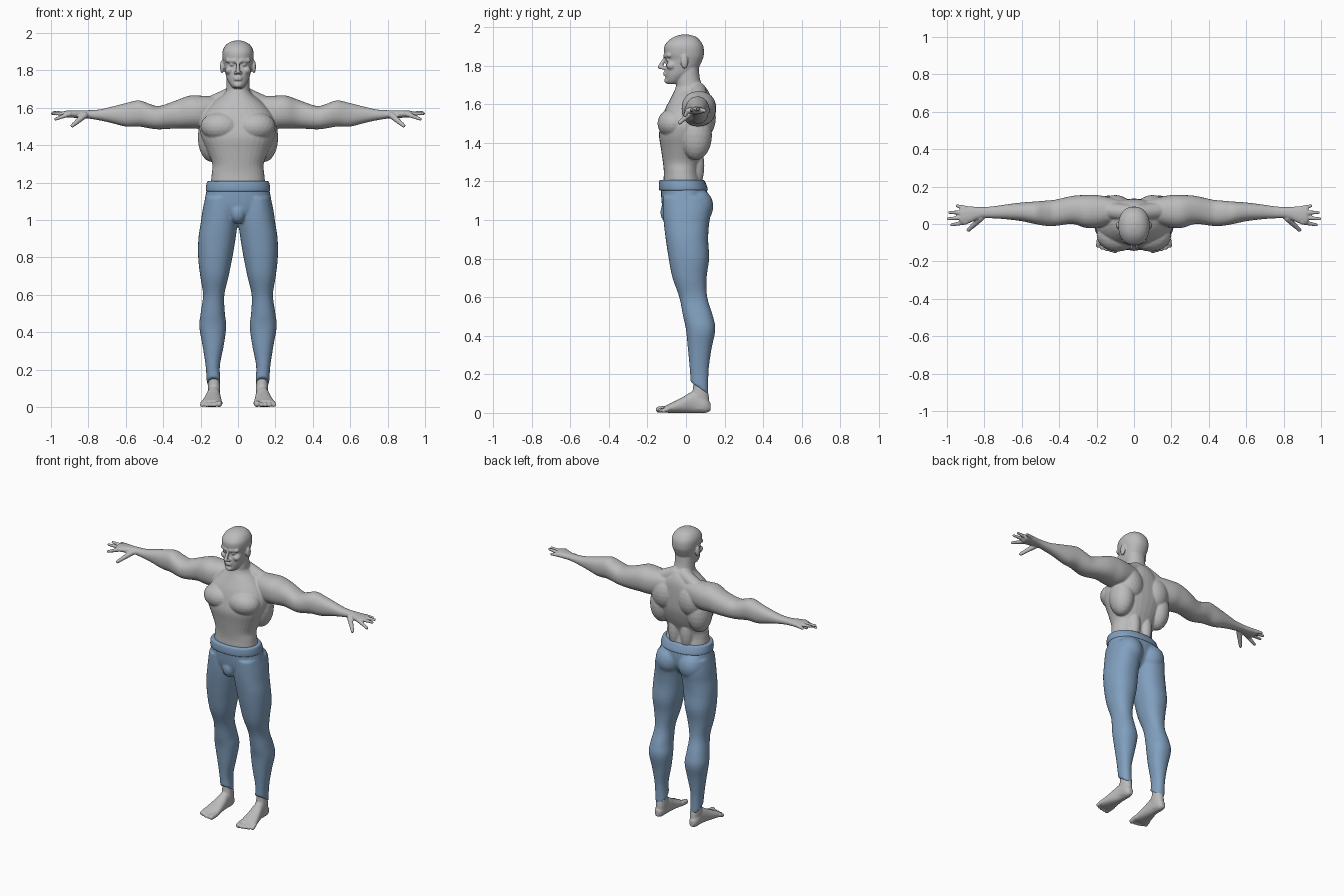
import bpy, bmesh, math
from mathutils import Matrix, Vector

cube = bpy.data.objects.get("Cube")
if cube:
    bpy.data.objects.remove(cube)


def material(name, colour):
    mat = bpy.data.materials.new(name)
    mat.use_nodes = True
    mat.diffuse_color = (*colour, 1)
    mat.node_tree.nodes["Principled BSDF"].inputs["Base Color"].default_value = (*colour, 1)
    return mat


skin = material("grey skin", (0.5, 0.5, 0.5))
denim = material("blue cloth", (0.22, 0.35, 0.52))


def spline(a, b, c, d, t):
    """Smooth value between b and c."""
    return b + t * ((c - a) + t * ((2 * a - 5 * b + 4 * c - d) + t * (3 * (b - c) + d - a))) / 2


def loft(bm, axis, stations, sides=32, steps=4, power=0.9):
    """Oval sections along an axis; each station is position, low/high, low/high in hundredths."""
    rows, last = [], len(stations) - 1
    for i in range(last):
        near = [stations[max(0, min(last, i + k))] for k in (-1, 0, 1, 2)]
        for j in range(steps):
            rows.append([spline(*v, j / steps) for v in zip(*near)])
    rows.append(stations[-1])
    rings = []
    for pos, lo_a, hi_a, lo_b, hi_b in rows:
        ring = []
        for k in range(sides):
            angle = math.tau * k / sides
            c, s = math.cos(angle), math.sin(angle)
            c, s = (math.copysign(abs(v) ** power, v) for v in (c, s))
            co = [(lo_a + hi_a + (hi_a - lo_a) * c) / 2, (lo_b + hi_b + (hi_b - lo_b) * s) / 2]
            co.insert(axis, pos)
            ring.append(bm.verts.new(Vector(co) / 100))
        rings.append(ring)
    for low, high in zip(rings, rings[1:]):
        for k in range(sides):
            n = (k + 1) % sides
            bm.faces.new((low[k], low[n], high[n], high[k]))
    bm.faces.new(rings[0])
    bm.faces.new(rings[-1])


def centred(rows):
    """Stations symmetric about x = 0: height, half width, front, back."""
    return [(z, -w, w, front, back) for z, w, front, back in rows]


def ball(bm, centre, size):
    matrix = Matrix.LocRotScale(Vector(centre), None, Vector(size))
    bmesh.ops.create_icosphere(bm, subdivisions=3, radius=1, matrix=matrix)


def chain(bm, start, r_start, end, r_end, count=9):
    """Tapered round limb made of overlapping balls."""
    for i in range(count):
        t = i / (count - 1)
        r = r_start + (r_end - r_start) * t
        ball(bm, Vector(start).lerp(Vector(end), t), (r, r, r))


def mirror(bm):
    bmesh.ops.mirror(bm, geom=bm.verts[:] + bm.edges[:] + bm.faces[:], axis='X', merge_dist=0)


def finish(bm, name, mat, voxel=None, smooth=4):
    bmesh.ops.recalc_face_normals(bm, faces=bm.faces)
    mesh = bpy.data.meshes.new(name)
    bm.to_mesh(mesh)
    bm.free()
    obj = bpy.data.objects.new(name, mesh)
    bpy.context.collection.objects.link(obj)
    mesh.materials.append(mat)
    if voxel:
        remesh = obj.modifiers.new("Blend", 'REMESH')
        remesh.mode = 'VOXEL'
        remesh.voxel_size = voxel
        remesh.use_smooth_shade = True
        relax = obj.modifiers.new("Relax", 'SMOOTH')
        relax.iterations = smooth
    else:
        bpy.ops.object.select_all(action='DESELECT')
        obj.select_set(True)
        bpy.context.view_layer.objects.active = obj
        bpy.ops.object.shade_smooth_by_angle(angle=math.radians(50))
    return obj


# Upper body: arm and hand
bm = bmesh.new()
loft(bm, 0, [(5, 1, 12, 155, 165), (12, 0, 14, 151, 166), (20, -2, 15.5, 149, 166.5),
             (26, -2, 15.5, 149, 166.5), (33, 0, 15, 149, 164), (42, -1, 13, 148.5, 161),
             (47, -1, 12.5, 149, 162), (53, 0, 12, 150, 164), (60, 1.5, 11.5, 150, 162.5),
             (68, 2.5, 10.5, 152, 160.5), (75, 3, 9.5, 153.5, 159), (82, 3, 9, 154.5, 158.7),
             (88, 0.5, 9.5, 154.7, 158.7), (92, 0, 9.5, 155, 158.5), (93, 1, 9, 156, 158)])
for root, tip_x, tip_y, tip_z in ((0.01, 0.975, -0.005, 1.54), (0.036, 0.992, 0.028, 1.57),
                                  (0.061, 0.985, 0.062, 1.575), (0.084, 0.945, 0.097, 1.565)):
    chain(bm, (0.9, root, 1.568), 0.014, (tip_x, tip_y, tip_z), 0.009)
chain(bm, (0.82, 0.03, 1.56), 0.018, (0.885, -0.032, 1.505), 0.011)

# Upper body: shoulder, chest and back muscles
chain(bm, (0.03, 0.06, 1.67), 0.045, (0.16, 0.075, 1.61), 0.045)
ball(bm, (0.09, -0.06, 1.5), (0.11, 0.088, 0.08))
ball(bm, (0.1, 0.08, 1.53), (0.09, 0.075, 0.11))
ball(bm, (0.14, 0.05, 1.44), (0.075, 0.085, 0.13))
ball(bm, (0.045, 0.04, 1.28), (0.045, 0.055, 0.13))

# Face: ears, brows, cheeks and eyes
ball(bm, (0.085, -0.008, 1.82), (0.011, 0.02, 0.036))
chain(bm, (0.014, -0.106, 1.851), 0.012, (0.055, -0.088, 1.853), 0.012)
ball(bm, (0.045, -0.075, 1.80), (0.024, 0.028, 0.022))
ball(bm, (0.033, -0.094, 1.83), (0.013, 0.012, 0.008))
ball(bm, (0.012, -0.117, 1.787), (0.01, 0.013, 0.009))
mirror(bm)

# Torso, neck and skull
loft(bm, 2, centred([(112, 14, -10, 8), (119, 14.5, -11.5, 8), (125, 14, -11.5, 7),
                     (130, 13.7, -12, 8), (137, 16.5, -13, 11), (144, 19.5, -14, 13),
                     (150, 20.5, -13, 13.5), (157, 18, -11, 13.5), (163, 13, -8, 13),
                     (167, 8, -6, 11.5), (170, 6, -5, 9)]))
loft(bm, 2, centred([(158, 8, -6, 12), (167, 6.7, -5, 10.5), (172, 6.2, -5, 7.5), (180, 6, -4, 6.5)]))
loft(bm, 2, centred([(170.5, 2.5, -9.5, -4), (172, 4, -10.3, -2), (175, 5.7, -10.6, 2),
                     (178, 6.6, -10.8, 6), (183, 7.6, -10, 8.5), (186, 8.2, -11.2, 9.3),
                     (190, 8.3, -11.2, 9), (193, 7, -9, 7.3), (195, 4.6, -6, 5),
                     (196, 1.5, -2.5, 1.5)]))
# Nose, lips and chin
chain(bm, (0, -0.108, 1.84), 0.009, (0, -0.134, 1.793), 0.012)
for lip_z in (1.752, 1.763):
    ball(bm, (0, -0.105, lip_z), (0.024, 0.013, 0.006))
ball(bm, (0, -0.095, 1.722), (0.024, 0.018, 0.016))
finish(bm, "upper_body", skin, 0.005, 3)

# Feet with ankles and toes
bm = bmesh.new()
loft(bm, 2, [(24, 10.5, 15.5, 4, 10), (12, 9.7, 16, 3.5, 11.3), (7, 9.5, 16, 1, 12), (2, 10, 16, 2, 12)])
loft(bm, 1, [(12.7, 11.5, 14.5, 1, 5), (10, 10, 16, 0, 8), (4, 9.5, 16.5, 0, 11), (-2, 9, 18, 0, 8),
             (-8, 8.5, 19.5, 0, 5), (-11, 9, 19.8, 0.2, 3.6)])
for i in range(5):
    x = 0.102 + 0.0225 * i
    r = 0.017 if i == 0 else 0.012
    chain(bm, (x - 0.003, -0.09, 0.022), r, (x, -0.14 + 0.0015 * i * i, r), r)
mirror(bm)
finish(bm, "bare_feet", skin, 0.005, 3)

# Trousers: legs, with the hem dropping toward the heel
bm = bmesh.new()
loft(bm, 2, [(112, 2, 17.5, -12, 12), (105, 0, 19, -12, 13), (98, 0.3, 20, -11.5, 12),
             (90, 1.3, 21.2, -10.5, 11.5), (80, 3, 21.3, -9, 12), (70, 5, 20.2, -7, 10.7),
             (60, 7.3, 18.7, -3.5, 11), (50, 7, 20, -1.5, 14), (43, 6.3, 20.7, 0, 15.2),
             (33, 7.6, 19, 1, 13.2), (22, 9.7, 17.3, 2, 11.7), (13, 9.3, 16.7, 2.3, 11.6)])
for v in bm.verts:
    if v.co.z < 0.22:
        v.co.z -= 0.7 * (v.co.y - 0.068) * (0.22 - v.co.z) / 0.09
# Buttocks, then hips and groin
ball(bm, (0.085, 0.055, 1.07), (0.087, 0.087, 0.095))
mirror(bm)
loft(bm, 2, centred([(99, 9, -7, 6), (103, 15, -11, 9), (108, 18, -12.5, 11),
                     (115, 17, -13, 11), (119, 16.3, -13, 9.5)]))
ball(bm, (0, -0.085, 1.04), (0.045, 0.048, 0.06))
finish(bm, "trousers", denim, 0.007, 4)

# Waistband
bm = bmesh.new()
loft(bm, 2, centred([(115.3, 16.8, -13.6, 11), (116, 17.2, -14, 11.3), (118, 17.1, -14.1, 10.7),
                     (120.3, 16.6, -13.8, 9.6), (120.8, 16, -13.3, 9)]), sides=48)
finish(bm, "waistband", denim)
